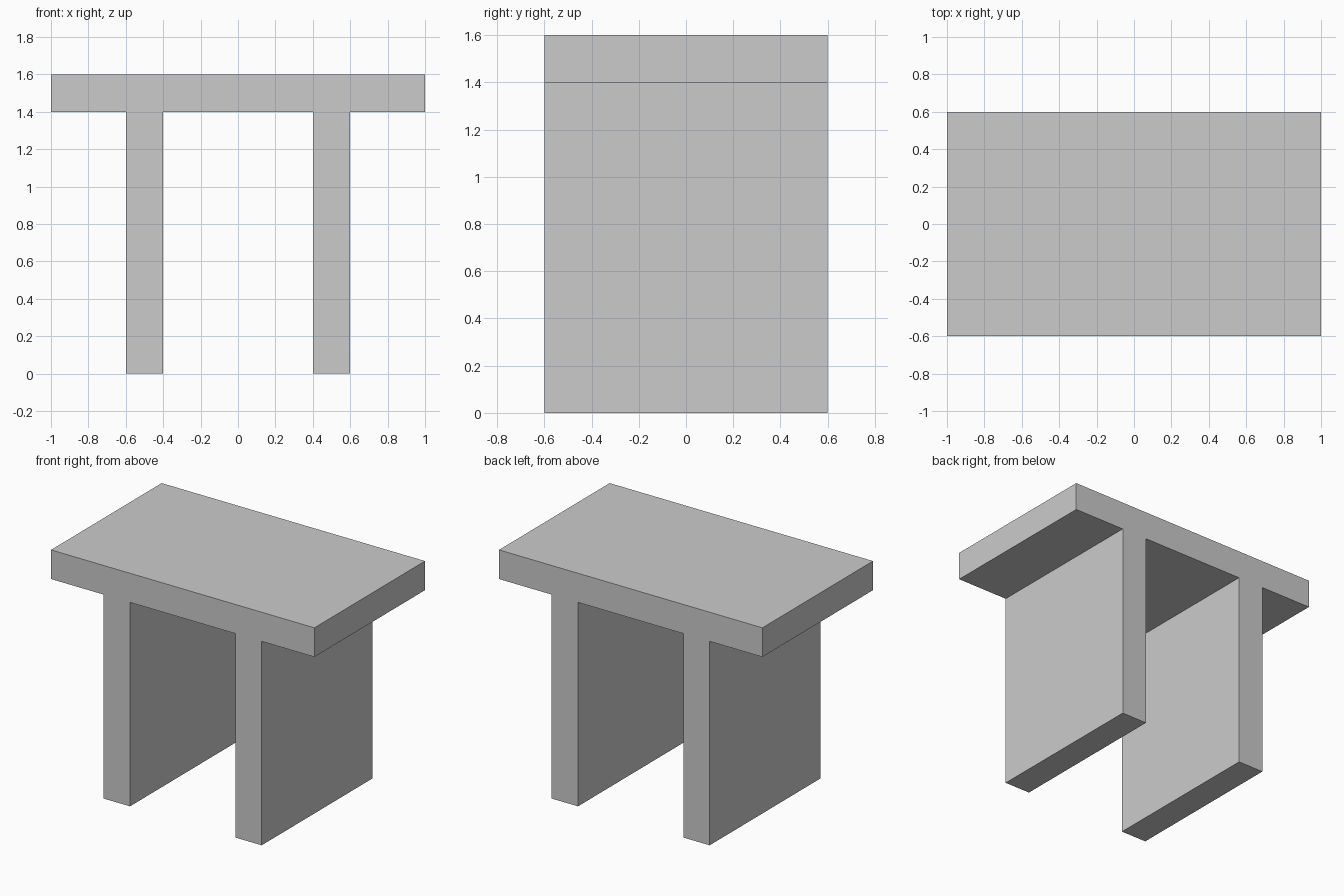
import bpy
import bmesh

if "Cube" in bpy.data.objects:
    bpy.data.objects.remove(bpy.data.objects["Cube"])

DEPTH = 1.2
TOP_Z, UNDERSIDE_Z = 1.6, 1.4
HALF_WIDTH = 1.0
LEG_OUTER, LEG_INNER = 0.6, 0.4

# Right half of the front profile, from the top corner to the inside of the leg
right = [
    (HALF_WIDTH, TOP_Z),
    (HALF_WIDTH, UNDERSIDE_Z),
    (LEG_OUTER, UNDERSIDE_Z),
    (LEG_OUTER, 0.0),
    (LEG_INNER, 0.0),
    (LEG_INNER, UNDERSIDE_Z),
]
profile = right + [(-x, z) for x, z in reversed(right)]

# Table: slab top and two panel legs as one solid, extruded front to back
bm = bmesh.new()
front = bm.faces.new([bm.verts.new((x, -DEPTH / 2, z)) for x, z in profile])
extruded = bmesh.ops.extrude_face_region(bm, geom=[front], use_keep_orig=True)
back_verts = [g for g in extruded["geom"] if isinstance(g, bmesh.types.BMVert)]
bmesh.ops.translate(bm, verts=back_verts, vec=(0, DEPTH, 0))
bmesh.ops.recalc_face_normals(bm, faces=bm.faces[:])

mesh = bpy.data.meshes.new("table")
bm.to_mesh(mesh)
bm.free()
table = bpy.data.objects.new("table", mesh)
bpy.context.collection.objects.link(table)
